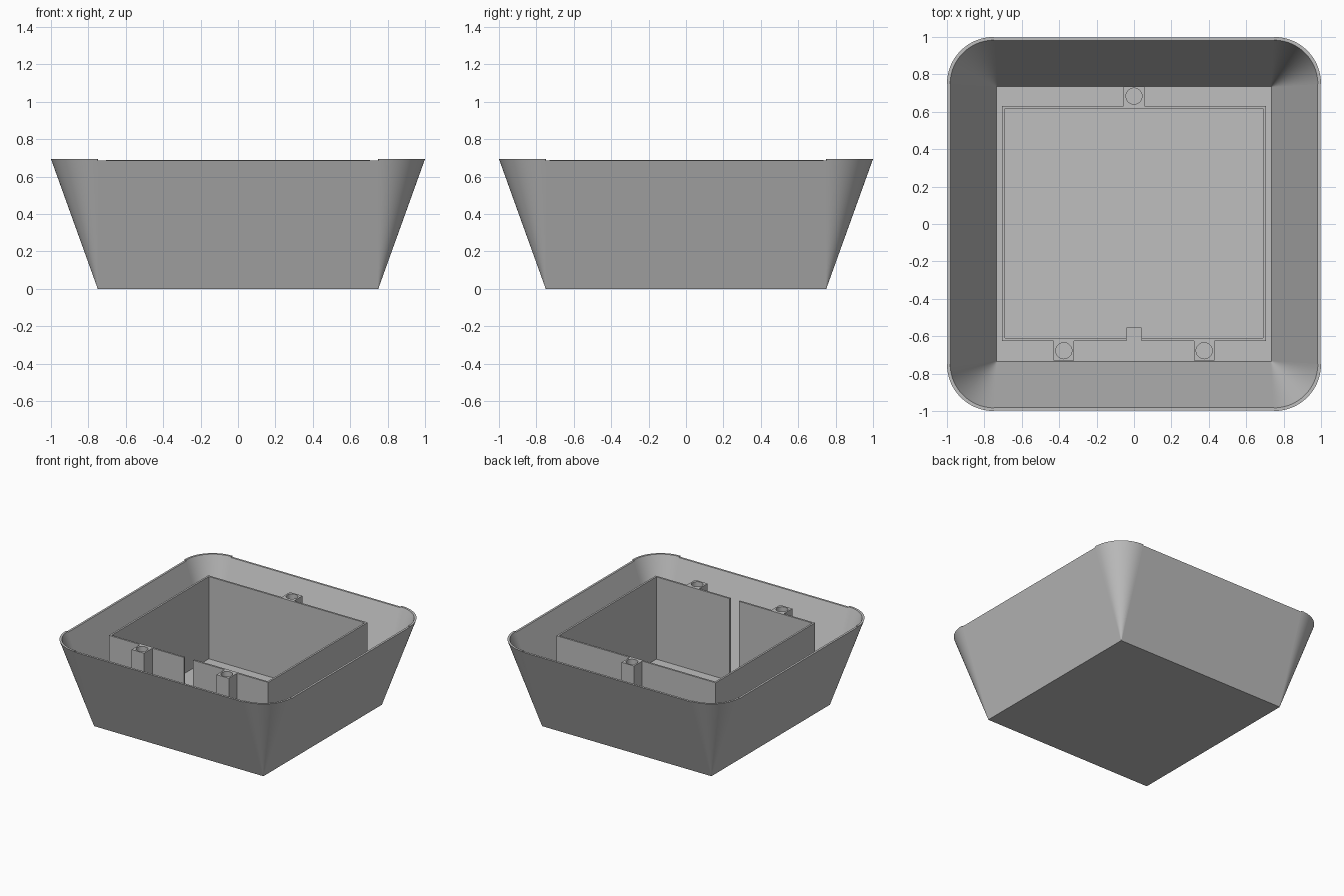
import bpy, bmesh, math

cube = bpy.data.objects.get("Cube")
if cube:
    bpy.data.objects.remove(cube, do_unlink=True)

grey = bpy.data.materials.new("plain_grey")
grey.use_nodes = True
grey.diffuse_color = (0.52, 0.52, 0.52, 1)
grey.node_tree.nodes["Principled BSDF"].inputs["Base Color"].default_value = grey.diffuse_color

TOP, FLOOR = 0.69, 0.015


def add_object(name, bm):
    bmesh.ops.recalc_face_normals(bm, faces=bm.faces)
    mesh = bpy.data.meshes.new(name)
    bm.to_mesh(mesh)
    bm.free()
    mesh.materials.append(grey)
    obj = bpy.data.objects.new(name, mesh)
    bpy.context.collection.objects.link(obj)
    return obj


def activate(obj):
    bpy.ops.object.select_all(action="DESELECT")
    obj.select_set(True)
    bpy.context.view_layer.objects.active = obj


def box(name, x, y, z):
    bm = bmesh.new()
    bmesh.ops.create_cube(bm, size=1)
    for v in bm.verts:
        v.co = [lo + (c + 0.5) * (hi - lo) for c, (lo, hi) in zip(v.co, (x, y, z))]
    return add_object(name, bm)


def cylinder(name, x, y, radius, z):
    bm = bmesh.new()
    bmesh.ops.create_cone(bm, cap_ends=True, segments=40, radius1=radius,
                          radius2=radius, depth=z[1] - z[0])
    bmesh.ops.translate(bm, verts=bm.verts, vec=(x, y, sum(z) / 2))
    return add_object(name, bm)


def cut(obj, cutter):
    mod = obj.modifiers.new("cut", "BOOLEAN")
    mod.operation, mod.solver, mod.object = "DIFFERENCE", "EXACT", cutter
    activate(obj)
    bpy.ops.object.modifier_apply(modifier=mod.name)
    bpy.data.objects.remove(cutter, do_unlink=True)


# Flared shell: square base, conical corners, corner rims a hair taller than the sides
STEPS = 24


def ring(half, radius, z):
    """Rounded square whose arc end points are doubled, so the rim can step there."""
    points = []
    for k in range(4):
        angles = [(k + i / STEPS) * math.pi / 2 for i in range(STEPS + 1)]
        for a in [angles[0]] + angles + [angles[-1]]:
            cx = math.copysign(half - radius, math.cos((k + 0.5) * math.pi / 2))
            cy = math.copysign(half - radius, math.sin((k + 0.5) * math.pi / 2))
            points.append((cx + radius * math.cos(a), cy + radius * math.sin(a), z))
    return points


def step_down(low, high, fraction=0.99):
    """Slide the doubled end points a little down the slope of the wall."""
    size = STEPS + 3
    return [tuple(a + (b - a) * fraction for a, b in zip(p, q))
            if i % size in (0, size - 1) else q
            for i, (p, q) in enumerate(zip(low, high))]


outer_low = ring(0.75, 0.003, 0)
outer_high = step_down(outer_low, ring(1.0, 0.25, TOP + 0.004))
inner_low = ring(0.735, 0.003, FLOOR)
inner_high = step_down(inner_low, ring(0.983, 0.235, TOP + 0.004))

bm = bmesh.new()
loops = [[bm.verts.new(p) for p in loop]
         for loop in (outer_low, outer_high, inner_high, inner_low)]
for a, b in zip(loops, loops[1:]):
    for i in range(len(a)):
        j = (i + 1) % len(a)
        bm.faces.new((a[i], a[j], b[j], b[i]))
bm.faces.new(loops[0])
bm.faces.new(loops[-1])
bm.normal_update()
slivers = [f for f in bm.faces if f.calc_area() < 1e-7]
bmesh.ops.delete(bm, geom=slivers, context="FACES")
shell = add_object("flared_shell", bm)
activate(shell)
bpy.ops.object.shade_smooth_by_angle(angle=math.radians(15))

# Inner compartment with its own raised floor and a slot in the front wall
holder = box("inner_compartment", (-0.705, 0.705), (-0.625, 0.632), (0.01, TOP))
cut(holder, box("cavity", (-0.69, 0.69), (-0.61, 0.617), (0.032, 1)))
cut(holder, box("slot", (-0.04, 0.04), (-0.8, -0.555), (-0.1, 1)))

# Screw posts against the compartment walls
for name, x, y in (("front_right_post", -0.375, (-0.73, -0.625)),
                   ("front_left_post", 0.375, (-0.73, -0.625)),
                   ("back_post", 0, (0.632, 0.735))):
    post = box(name, (x - 0.055, x + 0.055), y, (0.01, TOP))
    cut(post, cylinder("screw_hole", x, sum(y) / 2, 0.043, (0.35, 1)))
    activate(post)
    bpy.ops.object.shade_smooth_by_angle(angle=math.radians(30))
